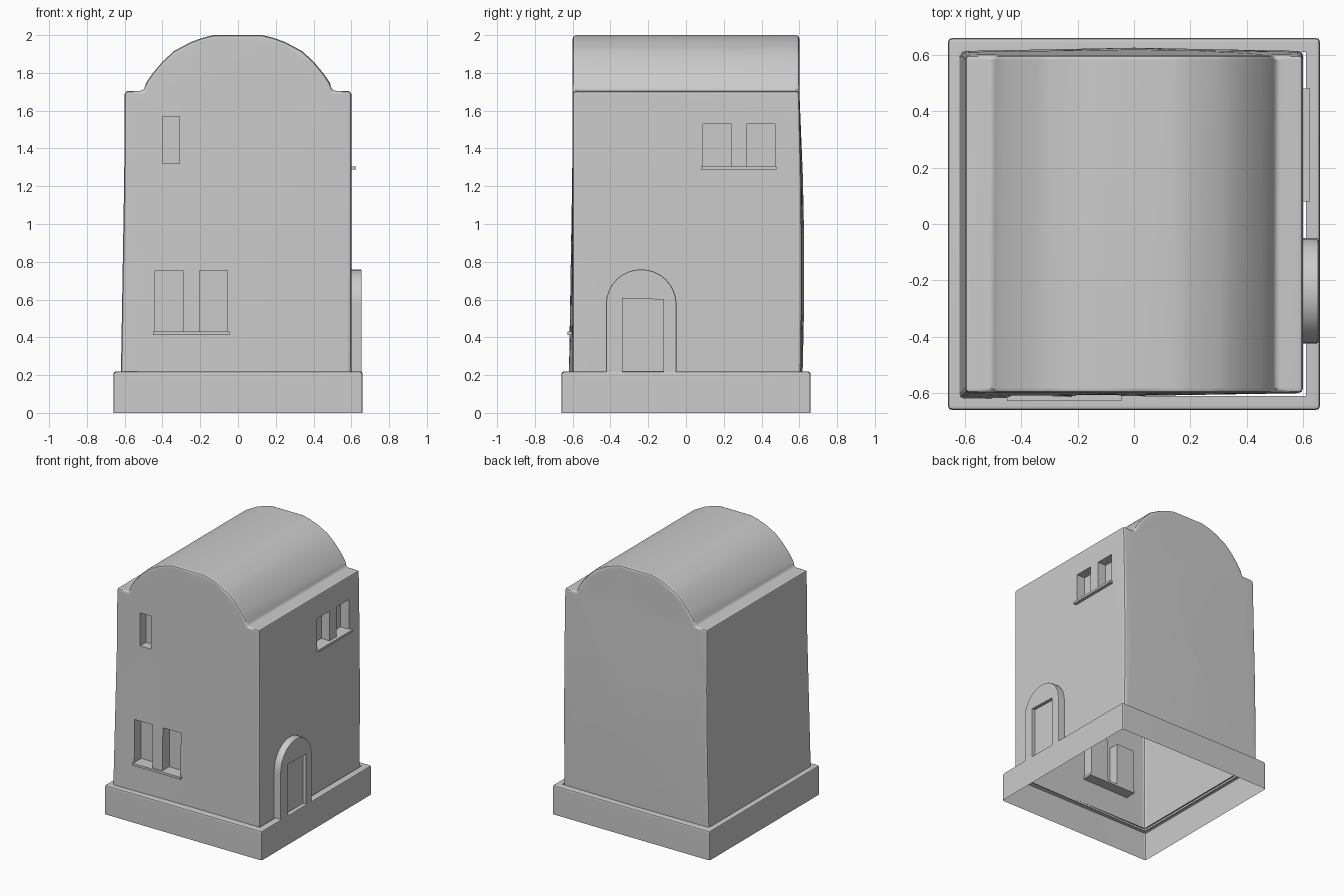
import bpy, bmesh, math
from mathutils import Vector

if "Cube" in bpy.data.objects:
    bpy.data.objects.remove(bpy.data.objects["Cube"])


def finish(bm, name):
    bmesh.ops.recalc_face_normals(bm, faces=bm.faces[:])
    me = bpy.data.meshes.new(name)
    bm.to_mesh(me)
    bm.free()
    ob = bpy.data.objects.new(name, me)
    bpy.context.collection.objects.link(ob)
    return ob


def smooth(ob):
    bpy.ops.object.select_all(action='DESELECT')
    ob.select_set(True)
    bpy.context.view_layer.objects.active = ob
    bpy.ops.object.shade_smooth_by_angle(angle=math.radians(35))
    ob.modifiers.new("normals", 'WEIGHTED_NORMAL').keep_sharp = True


def bevel_sharp(bm, width, segments, test=lambda e: True):
    bm.normal_update()
    edges = [e for e in bm.edges if len(e.link_faces) == 2
             and e.calc_face_angle() > math.radians(40) and test(e)]
    bmesh.ops.bevel(bm, geom=edges, offset=width, segments=segments,
                    profile=0.5, affect='EDGES', clamp_overlap=True)


def prism(points, direction):
    bm = bmesh.new()
    face = bm.faces.new([bm.verts.new(p) for p in points])
    new = bmesh.ops.extrude_face_region(bm, geom=[face])['geom']
    bmesh.ops.translate(bm, vec=Vector(direction),
                        verts=[v for v in new if isinstance(v, bmesh.types.BMVert)])
    bmesh.ops.recalc_face_normals(bm, faces=bm.faces[:])
    return bm


def add_box(bm, lo, hi):
    verts = bmesh.ops.create_cube(bm, size=1)['verts']
    for v in verts:
        v.co = Vector([(a + b) / 2 + c * (b - a) for a, b, c in zip(lo, hi, v.co)])


def box(name, lo, hi):
    bm = bmesh.new()
    add_box(bm, lo, hi)
    return finish(bm, name)


# walls and barrel vault from one front profile
half = [(0.6, 0.05), (0.6, 1.705), (0.5, 1.705), (0.485, 1.75), (0.45, 1.80),
        (0.40, 1.86), (0.34, 1.915), (0.25, 1.963), (0.19, 1.985), (0.13, 2.0)]
outline = half + [(-x, z) for x, z in reversed(half)]
bm = prism([(x, -0.6, z) for x, z in outline], (0, 1.2, 0))
bevel_sharp(bm, 0.018, 2)
house = finish(bm, "house_walls")

# window recesses
bm = bmesh.new()
D = 0.53
for x0, x1, z0, z1 in [(-0.44, -0.29, 0.43, 0.755), (-0.205, -0.055, 0.43, 0.755),
                       (-0.40, -0.31, 1.32, 1.57)]:
    add_box(bm, (x0, -0.8, z0), (x1, -D, z1))
for y0, y1 in [(0.09, 0.24), (0.32, 0.47)]:
    add_box(bm, (D, y0, 1.305), (0.8, y1, 1.53))
cutter = finish(bm, "window_cutter")
cutter.hide_render = True
mod = house.modifiers.new("windows", 'BOOLEAN')
mod.operation, mod.solver, mod.object = 'DIFFERENCE', 'EXACT', cutter
cut = bpy.data.meshes.new_from_object(
    house.evaluated_get(bpy.context.evaluated_depsgraph_get()))
house.modifiers.clear()
bpy.data.objects.remove(cutter)

# open the underside and give the walls their slight hand-made bulge
bm = bmesh.new()
bm.from_mesh(cut)
bmesh.ops.triangulate(bm, faces=bm.faces[:])


def slice_at(co, no, clear=False):
    bmesh.ops.bisect_plane(bm, geom=bm.verts[:] + bm.edges[:] + bm.faces[:],
                           plane_co=co, plane_no=no, clear_inner=clear)


slice_at((0, 0, 0.205), (0, 0, 1), True)
for z in (0.55, 0.9, 1.25):
    slice_at((0, 0, z), (0, 0, 1))
for x in (-0.3, 0, 0.3):
    slice_at((x, 0, 0), (1, 0, 0))
for v in bm.verts:
    x, y, z = v.co
    low = max(0, min(1, (1.4 - z) / 1.2))
    if x < -0.57:
        v.co.x -= 0.02 * low
    if y < -0.57:
        v.co.y -= 0.02 * low * (0.6 - x) / 1.2
    if y > 0.57:
        belly = max(0, 1 - ((z - 0.75) / 0.95) ** 2)
        v.co.y += belly * (0.026 - 0.012 * abs(x) / 0.6)
bm.to_mesh(house.data)
bm.free()
smooth(house)

# plinth: open shell with a ledge round the walls
bm = bmesh.new()
add_box(bm, (-0.66, -0.66, 0), (0.66, 0.66, 0.22))
bm.normal_update()
bmesh.ops.delete(bm, geom=[f for f in bm.faces if f.normal.z < -0.9], context='FACES')
bevel_sharp(bm, 0.015, 2)
bm.normal_update()
top = max(bm.faces, key=lambda f: f.calc_area() * (f.normal.z > 0.9))
bmesh.ops.inset_region(bm, faces=[top], thickness=0.05)
bmesh.ops.delete(bm, geom=[top], context='FACES')
plinth = bpy.data.meshes.new("plinth")
bm.to_mesh(plinth)
bm.free()
plinth = bpy.data.objects.new("plinth", plinth)
bpy.context.collection.objects.link(plinth)
smooth(plinth)

# window sills
box("front_sill", (-0.45, -0.628, 0.413), (-0.045, -D, 0.43))
box("side_sill", (D, 0.08, 1.288), (0.625, 0.48, 1.305))

# arched door surround with a square-headed opening
cy, r, spring = -0.237, 0.187, 0.573
arch = [(cy + r * math.cos(a), spring + r * math.sin(a))
        for a in (math.pi * i / 16 for i in range(17))]
ring = [(-0.12, 0.6), (-0.12, 0.215), (cy + r, 0.215)] + arch + \
       [(cy - r, 0.215), (-0.337, 0.215), (-0.337, 0.607)]
bm = prism([(0.59, y, z) for y, z in ring], (0.065, 0, 0))


def outer_rim(e):
    return all(v.co.x > 0.65 and abs(math.hypot(v.co.y - cy, max(0, v.co.z - spring)) - r) < 0.01
               for v in e.verts)


bevel_sharp(bm, 0.008, 2, outer_rim)
smooth(finish(bm, "door_surround"))
box("door_panel", (0.59, -0.34, 0.215), (0.63, -0.118, 0.61))
